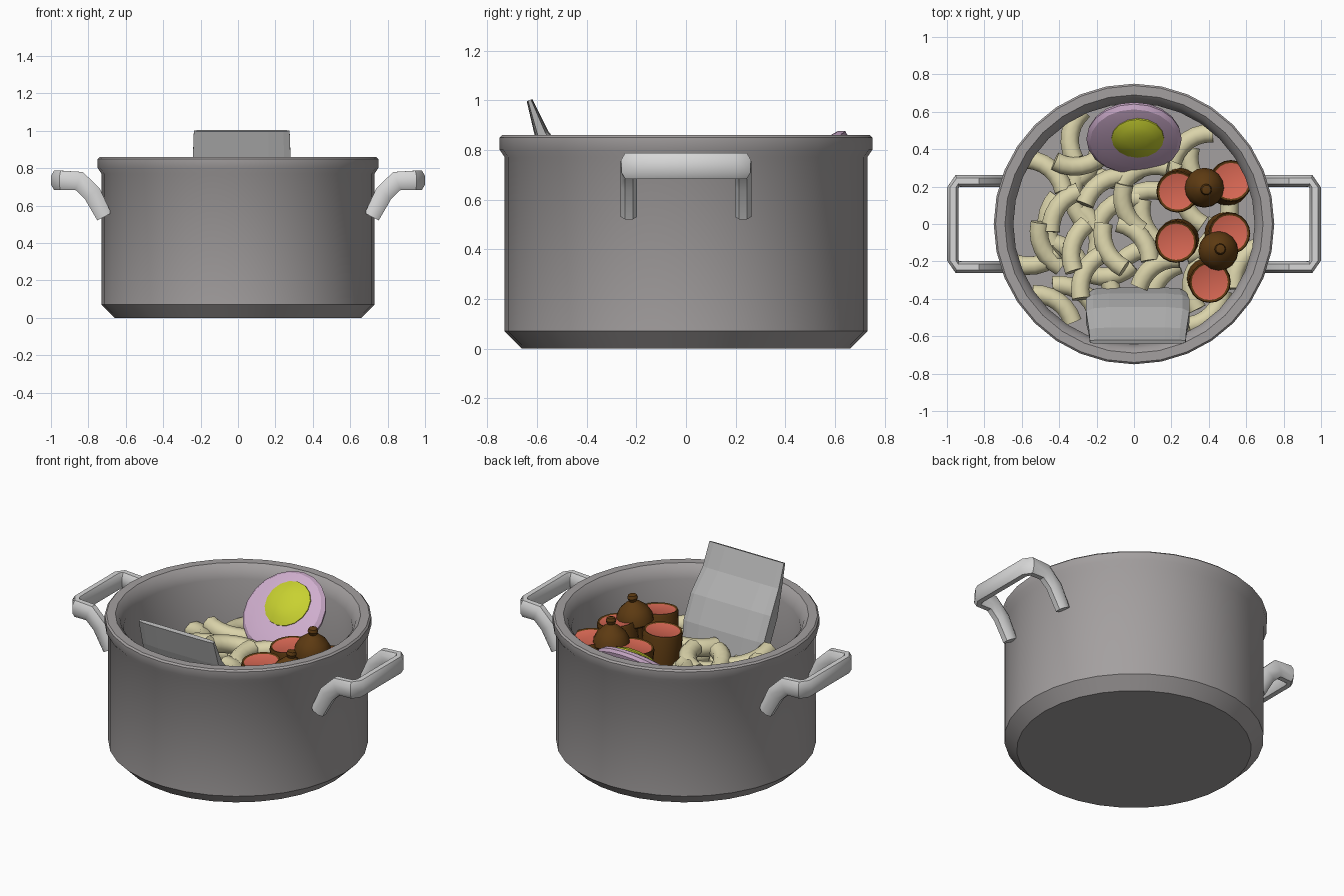
import bpy, bmesh, math, random
from mathutils import Vector, Matrix

if "Cube" in bpy.data.objects:
    bpy.data.objects.remove(bpy.data.objects["Cube"])

random.seed(4)


def mat(name, r, g, b):
    m = bpy.data.materials.new(name)
    m.diffuse_color = (r, g, b, 1)
    m.use_nodes = True
    m.node_tree.nodes["Principled BSDF"].inputs["Base Color"].default_value = m.diffuse_color
    return m


POT = mat("pot_grey", 0.37, 0.35, 0.35)
HANDLE = mat("handle_light_grey", 0.68, 0.68, 0.68)
PACK = mat("packet_grey", 0.44, 0.44, 0.44)
PASTA = mat("pasta_cream", 0.70, 0.65, 0.40)
RED = mat("sausage_red", 0.70, 0.14, 0.09)
BROWN = mat("brown", 0.11, 0.043, 0.006)
PINK = mat("egg_pink", 0.62, 0.42, 0.61)
YOLK = mat("yolk_yellow", 0.58, 0.64, 0.03)


def finish(name, bm, mats, angle=35, xf=None):
    bmesh.ops.remove_doubles(bm, verts=bm.verts, dist=1e-5)
    bmesh.ops.recalc_face_normals(bm, faces=bm.faces)
    me = bpy.data.meshes.new(name)
    bm.to_mesh(me)
    bm.free()
    for m in mats:
        me.materials.append(m)
    ob = bpy.data.objects.new(name, me)
    bpy.context.collection.objects.link(ob)
    if xf:
        ob.matrix_world = xf
    if angle:
        bpy.ops.object.select_all(action='DESELECT')
        ob.select_set(True)
        bpy.context.view_layer.objects.active = ob
        bpy.ops.object.shade_smooth_by_angle(angle=math.radians(angle))
    return ob


def lathe(name, profile, sides, mats, angle=35, xf=None, rule=None):
    """Spin an (r, z) profile around z."""
    bm = bmesh.new()
    vs = [bm.verts.new((r, 0, z)) for r, z in profile]
    es = [bm.edges.new(p) for p in zip(vs, vs[1:])]
    bmesh.ops.spin(bm, geom=vs + es, cent=(0, 0, 0), axis=(0, 0, 1),
                   angle=math.tau, steps=sides)
    bmesh.ops.remove_doubles(bm, verts=bm.verts, dist=1e-5)
    if rule:
        for f in bm.faces:
            f.normal_update()
            f.material_index = rule(f)
    return finish(name, bm, mats, angle, xf)


def sweep(bm, path, sizes, sides=8, power=1.0):
    """Loft oval sections (half width, half thickness) along a path."""
    pts = [Vector(p) for p in path]
    rings = []
    for i, p in enumerate(pts):
        t = (pts[min(i + 1, len(pts) - 1)] - pts[max(i - 1, 0)]).normalized()
        s = Vector((0, 0, 1)).cross(t).normalized()
        u = t.cross(s)
        a, b = sizes[i]
        ring = []
        for k in range(sides):
            w = math.tau * (k + 0.5) / sides
            c, d = math.cos(w), math.sin(w)
            c = math.copysign(abs(c) ** power, c)
            d = math.copysign(abs(d) ** power, d)
            ring.append(bm.verts.new(p + s * a * c + u * b * d))
        rings.append(ring)
    for r, q in zip(rings, rings[1:]):
        for k in range(sides):
            n = (k + 1) % sides
            bm.faces.new((r[k], r[n], q[n], q[k]))
    bm.faces.new(rings[0])
    bm.faces.new(rings[-1])


def place(x, y, z, rx=0, ry=0):
    return (Matrix.Translation((x, y, z)) @ Matrix.Rotation(math.radians(rx), 4, 'X')
            @ Matrix.Rotation(math.radians(ry), 4, 'Y'))


# Pot body with chamfered foot, rolled rim and raised inner floor
lathe("pot", [(0, 0), (.66, 0), (.73, .07), (.73, .77), (.75, .80), (.75, .85),
              (.74, .86), (.69, .86), (.665, .835), (.645, .78), (.645, .40),
              (0, .40)], 32, [POT], 40)

# Side handles
half = [(.715, .23, .54), (.78, .23, .665), (.85, .23, .732), (.945, .23, .735),
        (.968, .195, .735)]
size = [(.035, .045), (.035, .052), (.035, .055), (.034, .055), (.033, .055)]
for side, label in ((1, "right"), (-1, "left")):
    path = [(side * x, y, z) for x, y, z in half]
    path += [(x, -y, z) for x, y, z in reversed(path)]
    bm = bmesh.new()
    sweep(bm, path, size + size[::-1], 8, 0.8)
    finish(label + "_handle", bm, [HANDLE], 40)

# Pillow packet leaning on the front wall
bm = bmesh.new()
sweep(bm, [(.02, -.63, 1.0), (.02, -.58, .86), (.02, -.50, .72), (.02, -.43, .58),
           (.02, -.38, .46), (.02, -.355, .40)],
      [(.26, .012), (.265, .03), (.28, .065), (.28, .065), (.26, .045), (.24, .012)],
      12, 0.45)
finish("packet", bm, [PACK], 0)

# Curved pasta tubes: an arranged top layer and a scattered lower layer
top = [(-.29, .33, 8), (-.17, .20, 35), (-.39, .08, 55), (-.47, -.12, -65),
       (-.31, -.12, 75), (-.42, -.43, -35), (-.13, -.13, -65), (.02, -.08, -50),
       (.12, -.24, 35), (-.03, .08, -70), (.30, .43, 35), (-.32, .48, 80),
       (.40, -.47, 45), (-.25, -.27, 65), (.58, -.22, 60), (-.53, -.20, 10),
       (-.46, .28, -40), (.05, .28, 20)]
bm = bmesh.new()


def noodle(x, y, z, deg, bend, tilt):
    a, R = math.radians(deg), 0.21
    path, sizes = [], []
    for i in range(7):
        w = (i / 6 - .5) * 1.35
        lx, ly = R * math.sin(w), bend * R * (math.cos(w) - .9)
        path.append((x + lx * math.cos(a) - ly * math.sin(a),
                     y + lx * math.sin(a) + ly * math.cos(a), z + tilt * lx))
        sizes.append((.053, .053))
    sweep(bm, path, sizes)


for i, (x, y, d) in enumerate(top):
    noodle(x, y, .54 if math.hypot(x, y) < .5 else .50, d, 1 if i % 3 else -1,
           random.uniform(-.2, .2))
for i in range(22):
    r, w = .50 * math.sqrt((i + .5) / 22), i * 2.4
    noodle(r * math.cos(w), r * math.sin(w), .455, math.degrees(w) + random.uniform(50, 130),
           -1 if i % 2 else 1, random.uniform(-.05, .05))
finish("pasta", bm, [PASTA], 50)

# Sausage slices: brown skin, red cut ends
for i, (x, y, rx, ry) in enumerate([(.24, .18, 4, -5), (.51, .22, -6, 5), (.23, -.09, 3, -3),
                                    (.50, -.05, 0, 6), (.40, -.30, 6, 3)]):
    lathe(f"sausage_{i + 1}", [(0, -.12), (.097, -.12), (.113, -.105), (.113, .09),
                               (.108, .105), (.097, .1), (0, .1)], 20, [BROWN, RED], 35,
          place(x, y, .565, rx, ry),
          lambda f: 1 if abs(f.normal.z) > .95 and f.calc_center_median().xy.length < .085 else 0)

# Brown mushroom caps with a small tip
for i, (x, y, rx, ry) in enumerate([(.375, .195, 4, 4), (.45, -.145, -4, 4)]):
    lathe(f"mushroom_{i + 1}", [(0, -.13), (.04, -.13), (.04, 0), (.09, 0), (.107, .015),
                                (.102, .05), (.08, .09), (.045, .12), (.022, .135),
                                (.03, .155), (.024, .172), (0, .178)], 16, [BROWN], 40,
          place(x, y, .635, rx, ry))

# Egg half leaning on the back wall, with its yolk
lean = place(0, .475, .68, 43)
lathe("egg_white", [(0, -.07), (.12, -.06), (.20, -.03), (.25, .01), (.255, .03),
                    (.235, .05), (.17, .065), (0, .07)], 20, [PINK], 30, lean)
lathe("egg_yolk", [(0, .03), (.145, .04), (.14, .07), (.10, .09), (.05, .1), (0, .102)],
      16, [YOLK], 20, lean @ Matrix.Translation((.02, .04, 0)))
